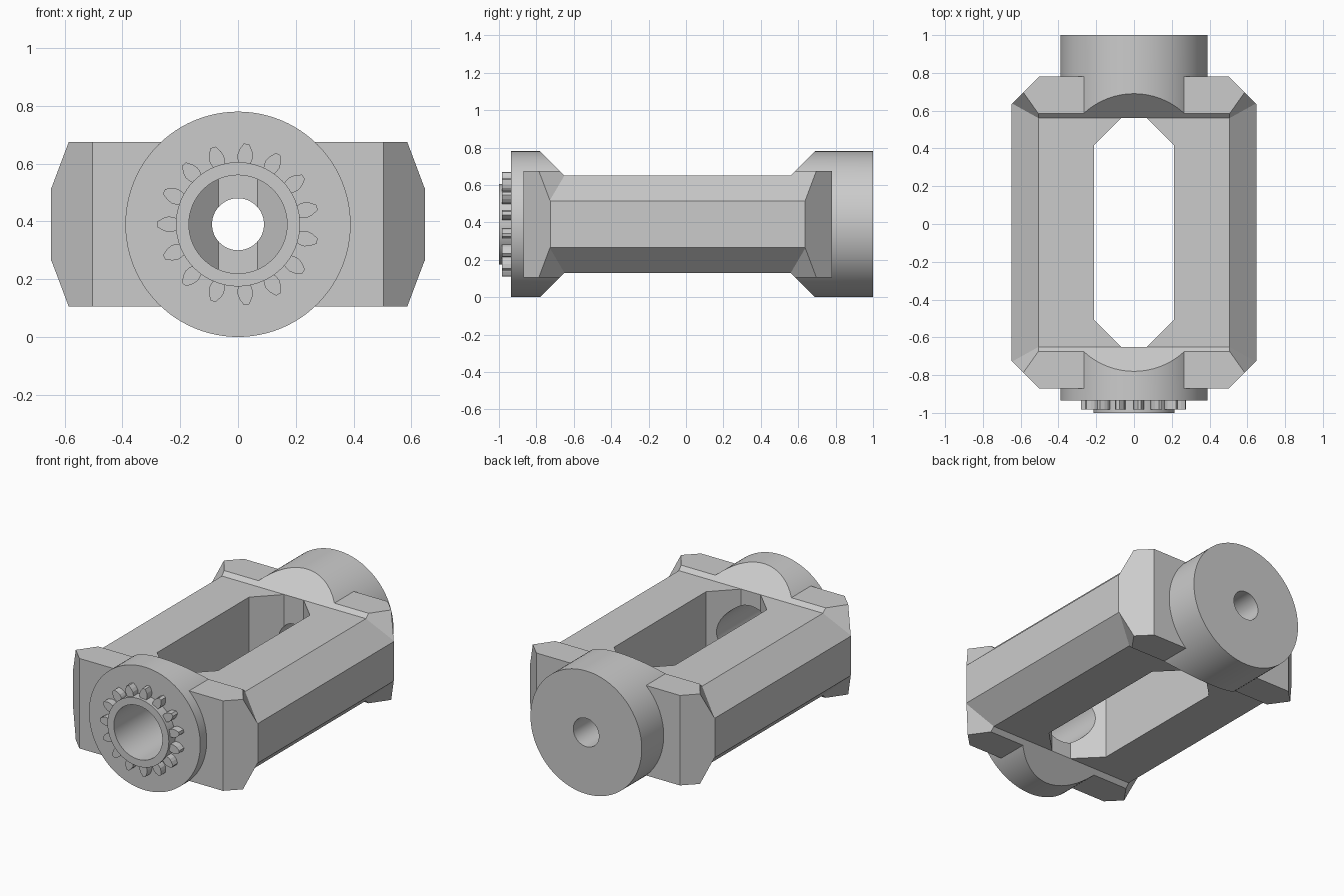
import bpy, bmesh, math
from mathutils import Vector, Matrix

if "Cube" in bpy.data.objects:
    bpy.data.objects.remove(bpy.data.objects["Cube"])

ZC, YC = 0.39, -0.045          # bore axis height, middle of the frame along y

grey = bpy.data.materials.new("plain grey")
grey.diffuse_color = (0.6, 0.6, 0.6, 1)
grey.use_nodes = True
grey.node_tree.nodes["Principled BSDF"].inputs["Base Color"].default_value = grey.diffuse_color


def make(name, bm):
    bmesh.ops.recalc_face_normals(bm, faces=bm.faces)
    me = bpy.data.meshes.new(name)
    bm.to_mesh(me)
    bm.free()
    ob = bpy.data.objects.new(name, me)
    me.materials.append(grey)
    bpy.context.collection.objects.link(ob)
    return ob


def prism(name, pts, direction):
    """Extrude a closed loop of 3D points."""
    bm = bmesh.new()
    f = bm.faces.new([bm.verts.new(p) for p in pts])
    r = bmesh.ops.extrude_face_region(bm, geom=[f])
    vs = [v for v in r["geom"] if isinstance(v, bmesh.types.BMVert)]
    bmesh.ops.translate(bm, verts=vs, vec=direction)
    return make(name, bm)


def cylinder(name, radius, y0, y1, segments=96):
    pts = [(radius * math.cos(2 * math.pi * i / segments), y0,
            ZC + radius * math.sin(2 * math.pi * i / segments)) for i in range(segments)]
    return prism(name, pts, (0, y1 - y0, 0))


def octagon(hx, y0, y1, c):
    """Rectangle with 45 degree corners, in plan."""
    return [(hx, y0 + c), (hx, y1 - c), (hx - c, y1), (c - hx, y1),
            (-hx, y1 - c), (-hx, y0 + c), (c - hx, y0), (hx - c, y0)]


def hull(name, pts):
    bm = bmesh.new()
    for p in pts:
        bm.verts.new(p)
    bmesh.ops.convex_hull(bm, input=bm.verts[:])
    bmesh.ops.dissolve_limit(bm, angle_limit=0.01, verts=bm.verts[:], edges=bm.edges[:])
    return make(name, bm)


def combine(target, other, op):
    other.hide_render = True
    m = target.modifiers.new(op, 'BOOLEAN')
    m.operation, m.object, m.solver = op, other, 'EXACT'
    bpy.context.view_layer.objects.active = target
    bpy.ops.object.modifier_apply(modifier=m.name)
    bpy.data.objects.remove(other)


def smooth(ob):
    bpy.ops.object.select_all(action='DESELECT')
    ob.select_set(True)
    bpy.context.view_layer.objects.active = ob
    bpy.ops.object.shade_smooth_by_angle(angle=math.radians(30))


# Frame block with round end bosses
frame = prism("frame", [(x, y, 0.105) for x, y in octagon(0.648, -0.87, 0.78, 0.145)],
              (0, 0, 0.57))
combine(frame, cylinder("front_boss", 0.39, -0.935, -0.6), 'UNION')
combine(frame, cylinder("rear_boss", 0.39, 0.5, 1.0), 'UNION')

# Recess above and below the rails, with 45 degree end walls
for s in (1, -1):
    pts = []
    for d, half in ((0.26, 0.605), (0.56, 0.905)):
        pts += [(x, YC + e * half, ZC + s * d) for x in (-1, 1) for e in (-1, 1)]
    combine(frame, hull("recess_cutter", pts), 'DIFFERENCE')

# Long bevels on the four rail edges, with slanted end walls
normal = Vector((0.135, 0, 0.143)).normalized()
along = Vector((0.143, 0, -0.135)).normalized()
for sx in (1, -1):
    for sz in (1, -1):
        pts = []
        for t in (-0.2, 0.4):
            for n in (0, 0.3):
                p = Vector((0.505, 0, 0.26)) + along * t + normal * n
                half = 0.605 + 0.404 * t + 1.63 * n
                pts += [(sx * p.x, YC + e * half, ZC + sz * p.z) for e in (-1, 1)]
        combine(frame, hull("bevel_cutter", pts), 'DIFFERENCE')

# Central window, front bore and rear bore
window = prism("window_cutter", [(x, y, -0.2) for x, y in octagon(0.213, -0.65, 0.56, 0.145)],
               (0, 0, 1.2))
combine(frame, window, 'DIFFERENCE')
combine(frame, cylinder("front_bore", 0.17, -1.1, -0.45), 'DIFFERENCE')
combine(frame, cylinder("rear_bore", 0.09, 0.35, 1.1, 64), 'DIFFERENCE')
smooth(frame)

# Collar around the front bore
collar = cylinder("front_collar", 0.215, -1.0, -0.93)
combine(collar, cylinder("collar_bore", 0.17, -1.1, -0.8), 'DIFFERENCE')
smooth(collar)

# Ring of fifteen gear teeth
half_tooth = [(0.205, 0.018), (0.225, 0.025), (0.24, 0.027), (0.258, 0.022),
              (0.272, 0.014), (0.28, 0.009)]
loop = half_tooth + [(r, -w) for r, w in reversed(half_tooth)]
for i in range(15):
    rot = Matrix.Rotation(math.pi + i * math.tau / 15, 3, 'Y')
    pts = [rot @ Vector((r, -0.983, w)) + Vector((0, 0, ZC)) for r, w in loop]
    prism("gear_tooth_%02d" % (i + 1), pts, (0, 0.053, 0))
